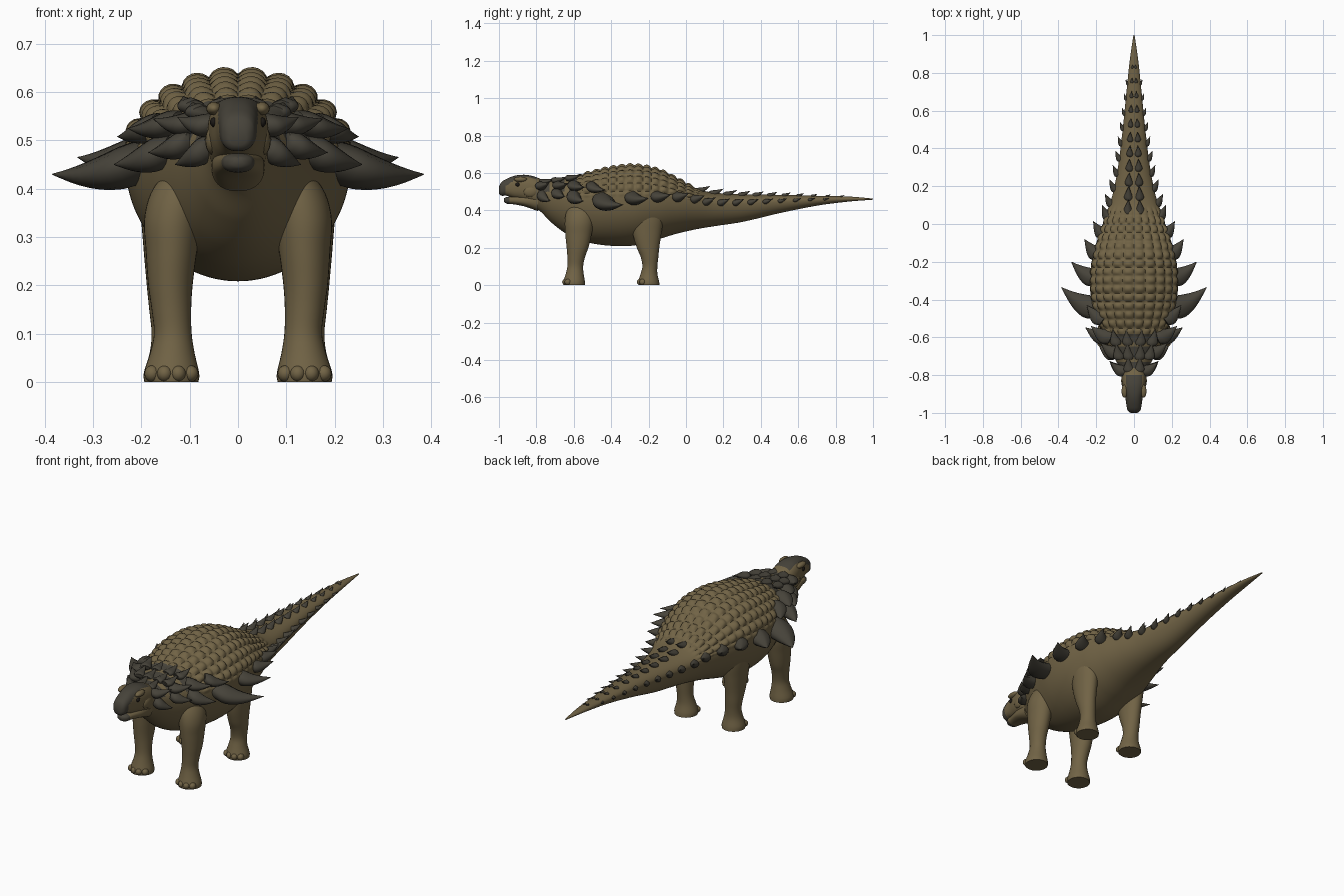
import bpy, bmesh, math
from mathutils import Vector

if "Cube" in bpy.data.objects:
    bpy.data.objects.remove(bpy.data.objects["Cube"])

def material(name, rgb):
    m = bpy.data.materials.new(name)
    m.diffuse_color = (*rgb, 1)
    m.use_nodes = True
    m.node_tree.nodes["Principled BSDF"].inputs["Base Color"].default_value = m.diffuse_color
    return m

SKIN = material("olive brown skin", (0.165, 0.125, 0.060))
HORN = material("dark grey horn", (0.062, 0.056, 0.042))
BLACK = material("near black", (0.012, 0.010, 0.008))


def sample(st, u):
    """Smooth (hermite) interpolation of station rows, keyed by first value."""
    i = 0
    while i < len(st) - 2 and u > st[i + 1][0]:
        i += 1
    a, b = st[i], st[i + 1]
    p, n = st[max(i - 1, 0)], st[min(i + 2, len(st) - 1)]
    h = b[0] - a[0]
    t = min(max((u - a[0]) / h, 0), 1)
    out = []
    for k in range(1, len(a)):
        ma = (b[k] - p[k]) / (b[0] - p[0]) * h
        mb = (n[k] - a[k]) / (n[0] - a[0]) * h
        out.append((2*t**3 - 3*t*t + 1) * a[k] + (t**3 - 2*t*t + t) * ma
                   + (3*t*t - 2*t**3) * b[k] + (t**3 - t*t) * mb)
    return out


def add_rings(bm, rings):
    """Skin a list of closed rings and cap both ends."""
    vs = [[bm.verts.new(p) for p in r] for r in rings]
    n = len(rings[0])
    for a, b in zip(vs, vs[1:]):
        for j in range(n):
            bm.faces.new((a[j], a[(j + 1) % n], b[(j + 1) % n], b[j]))
    bm.faces.new(vs[0])
    bm.faces.new(vs[-1])


def finish(bm, name, mats, rule=None, angle=60):
    bmesh.ops.recalc_face_normals(bm, faces=bm.faces)
    for f in bm.faces:
        f.smooth = True
        if rule:
            f.material_index = rule(f.calc_center_median())
    me = bpy.data.meshes.new(name)
    bm.to_mesh(me)
    bm.free()
    ob = bpy.data.objects.new(name, me)
    bpy.context.collection.objects.link(ob)
    for m in mats:
        me.materials.append(m)
    me.set_sharp_from_angle(angle=math.radians(angle))
    return ob


def loft_y(name, st, rows, seg, mats, rule=None, bump=None, power=1.0):
    """Loft along y. Station: y, half width, bottom, widest height, top."""
    bm = bmesh.new()
    rings = []
    y0, y1 = st[0][0], st[-1][0]
    for i in range(rows + 1):
        y = y0 + (y1 - y0) * i / rows
        w, lo, mid, hi = sample(st, y)
        ring = []
        for j in range(seg):
            t = 2 * math.pi * j / seg
            c, s = math.cos(t), math.sin(t)
            x = math.copysign(abs(c) ** power, c) * w
            z = math.copysign(abs(s) ** power, s) * ((hi - mid) if s > 0 else (mid - lo))
            d = bump(y, t) if bump else 0
            ring.append((x + d * c, y, mid + z + d * s))
        rings.append(ring)
    add_rings(bm, rings)
    return finish(bm, name, mats, rule)


# Trunk, neck and tail with knobbly armoured back
BODY = [(-0.84, .050, .43, .50, .56), (-0.78, .066, .395, .49, .558), (-0.72, .098, .335, .475, .56),
        (-0.64, .14, .275, .46, .575), (-0.55, .18, .235, .455, .59), (-0.42, .222, .212, .455, .622),
        (-0.28, .233, .212, .455, .638), (-0.15, .213, .245, .455, .615), (-0.05, .183, .275, .45, .568),
        (0.05, .148, .298, .445, .517), (0.15, .115, .315, .435, .495), (0.3, .085, .338, .435, .486),
        (0.5, .06, .385, .445, .483), (0.7, .04, .425, .455, .478), (0.87, .022, .447, .46, .474),
        (1.0, .003, .457, .46, .463)]


def knobs(y, t):
    s = math.sin(t)
    if s < 0.1 or not -0.62 < y < 0.10:
        return 0
    fade = min(1, (s - 0.1) / 0.2, (y + 0.62) / 0.08, (0.10 - y) / 0.08)
    return 0.016 * fade * (abs(math.sin(math.pi * y / 0.046)) * abs(math.sin(12 * t))) ** 0.7


def collar(c):
    band = any(a < c.y < b for a, b in ((-.785, -.73), (-.705, -.65), (-.63, -.585)))
    return 1 if band and c.z > 0.50 else 0


loft_y("body", BODY, 250, 144, [SKIN, HORN], collar, knobs)

# Head with dark face shield
HEAD = [(-1.0, .018, .490, .508, .525), (-.99, .032, .479, .515, .548), (-.96, .040, .478, .525, .568),
        (-.92, .046, .465, .525, .584), (-.88, .056, .455, .525, .590), (-.84, .062, .44, .52, .588),
        (-.79, .062, .42, .505, .573), (-.75, .050, .42, .50, .55)]
loft_y("head", HEAD, 50, 48, [SKIN, HORN],
       lambda c: int((abs(c.x) < .041 and c.z > .53 and c.y < -.8) or c.y < -.965), power=0.8)
JAW = [(-.974, .012, .446, .455, .464), (-.96, .029, .436, .455, .471), (-.92, .038, .432, .455, .475),
       (-.86, .052, .42, .45, .48), (-.79, .056, .395, .45, .48)]
loft_y("lower_jaw", JAW, 30, 40, [SKIN, HORN], lambda c: int(c.y < -.945), power=0.85)


def balls(name, mat, items):
    """Mirrored ellipsoids: centre, radii."""
    bm = bmesh.new()
    for c, r in items:
        for sx in (1, -1):
            new = bmesh.ops.create_uvsphere(bm, u_segments=16, v_segments=10, radius=1)["verts"]
            for v in new:
                v.co = Vector((sx * c[0] + v.co.x * r[0], c[1] + v.co.y * r[1], c[2] + v.co.z * r[2]))
    return finish(bm, name, [mat])


balls("brow_ridges", SKIN, [((.050, -.885, .566), (.016, .035, .014)), ((.052, -.83, .50), (.016, .04, .03))])
balls("eyes", BLACK, [((.050, -.90, .538), (.008, .012, .010))])
balls("nostrils", BLACK, [((.024, -.985, .528), (.007, .007, .006))])

# Legs: z, centre x, centre y, radius x, radius y
FRONT = [(0, .138, -.597, .056, .057), (.015, .138, -.598, .058, .058), (.06, .136, -.595, .046, .048),
         (.10, .135, -.592, .039, .042), (.15, .138, -.587, .041, .047), (.20, .140, -.580, .046, .058),
         (.27, .138, -.575, .053, .070), (.34, .134, -.570, .060, .078), (.40, .120, -.565, .056, .072),
         (.46, .10, -.56, .025, .045)]
HIND = [(0, .138, -.198, .056, .056), (.015, .138, -.200, .058, .057), (.06, .138, -.198, .045, .045),
        (.10, .140, -.193, .039, .040), (.15, .143, -.195, .041, .047), (.20, .145, -.203, .044, .060),
        (.28, .146, -.208, .050, .077), (.36, .145, -.205, .056, .085), (.43, .140, -.20, .054, .075),
        (.49, .12, -.19, .025, .045)]
for name, st in (("front_legs", FRONT), ("hind_legs", HIND)):
    bm = bmesh.new()
    for sx in (1, -1):
        rings = []
        for i in range(41):
            z = st[-1][0] * i / 40
            cx, cy, rx, ry = sample(st, z)
            rings.append([(sx * (cx + rx * math.cos(a)), cy + ry * math.sin(a), z)
                          for a in (2 * math.pi * j / 32 for j in range(32))])
        add_rings(bm, rings)
    finish(bm, name, [SKIN])
    balls(name.replace("legs", "toes"), SKIN,
          [((.138 + dx, st[0][2] - .054 + abs(dx) * .5, .017), (.016, .018, .017)) for dx in (-.04, -.014, .014, .04)])


def spikes(name, items):
    """Mirrored curved flattened horns: base, tip, width, thickness."""
    bm = bmesh.new()
    for base, tip, wid, thk in items:
        for sx in (1, -1):
            b = Vector((sx * base[0], base[1], base[2]))
            t = Vector((sx * tip[0], tip[1], tip[2]))
            d = t - b
            side = d.cross(Vector((0, 0, 1))).normalized()
            up = side.cross(d).normalized()
            bend = Vector((sx * 0.3, -0.7, -0.6)) * d.length * 0.12
            rings = []
            for i in range(11):
                s = i / 10
                r = 0.5 * max(0.02, (1 - s) ** 0.85 * (0.72 + 1.1 * s * (1 - s) + 0.28 * min(1, s * 4)))
                c = b + d * s + bend * math.sin(math.pi * s)
                ring = []
                for j in range(16):
                    a = 2 * math.pi * j / 16
                    keel = 1.15 if j == 4 else 1
                    ring.append(c + side * math.cos(a) * r * wid + up * math.sin(a) * r * thk * keel)
                rings.append(ring)
            add_rings(bm, rings)
    return finish(bm, name, [HORN])


# Flank horns, from neck to hip
spikes("flank_spikes", [
    ((.055, -.775, .49), (.130, -.725, .450), .065, .055),
    ((.095, -.695, .50), (.185, -.645, .475), .075, .055),
    ((.135, -.605, .485), (.257, -.548, .450), .09, .07),
    ((.170, -.455, .465), (.385, -.335, .430), .14, .09),
    ((.185, -.295, .475), (.332, -.200, .465), .11, .075),
    ((.180, -.170, .475), (.262, -.080, .485), .09, .065),
    ((.155, -.060, .470), (.216, .015, .490), .075, .06),
    ((.128, .030, .457), (.168, .100, .480), .06, .05)])

# Upper shoulder horns
spikes("shoulder_spikes", [
    ((.045, -.785, .53), (.125, -.730, .548), .07, .05),
    ((.080, -.690, .535), (.175, -.630, .545), .08, .05),
    ((.120, -.605, .54), (.228, -.540, .525), .09, .055),
    ((.160, -.510, .535), (.250, -.430, .508), .09, .055)])

# Flat plates on top of the neck
spikes("neck_plates", [((x, y - .03, z - .008), (x * 1.25, y + .055, z + .014), .06, .035)
                       for y, z, xs in ((-.755, .556, (.024,)), (-.685, .566, (.027, .075)), (-.61, .578, (.03, .09)))
                       for x in xs])

# Tail: side horns and paired top scutes, shrinking backwards
side, top = [], []
for i in range(9):
    y = 0.115 + i * 0.08
    w, lo, mid, hi = sample(BODY, y)
    k = 1 - i * 0.085
    side.append(((w * .85, y - .02, mid + .002), (w + .028 * k, y + .045 * k, mid + .032 * k), .052 * k, .042 * k))
for i in range(11):
    y = 0.085 + i * 0.075
    w, lo, mid, hi = sample(BODY, y)
    k = 1 - i * 0.072
    x = .029 * k
    top.append(((x, y - .035 * k, hi - .012 * k), (x, y + .045 * k, hi + .024 * k), .056 * k, .042 * k))
spikes("tail_side_spikes", side)
spikes("tail_top_scutes", top)
